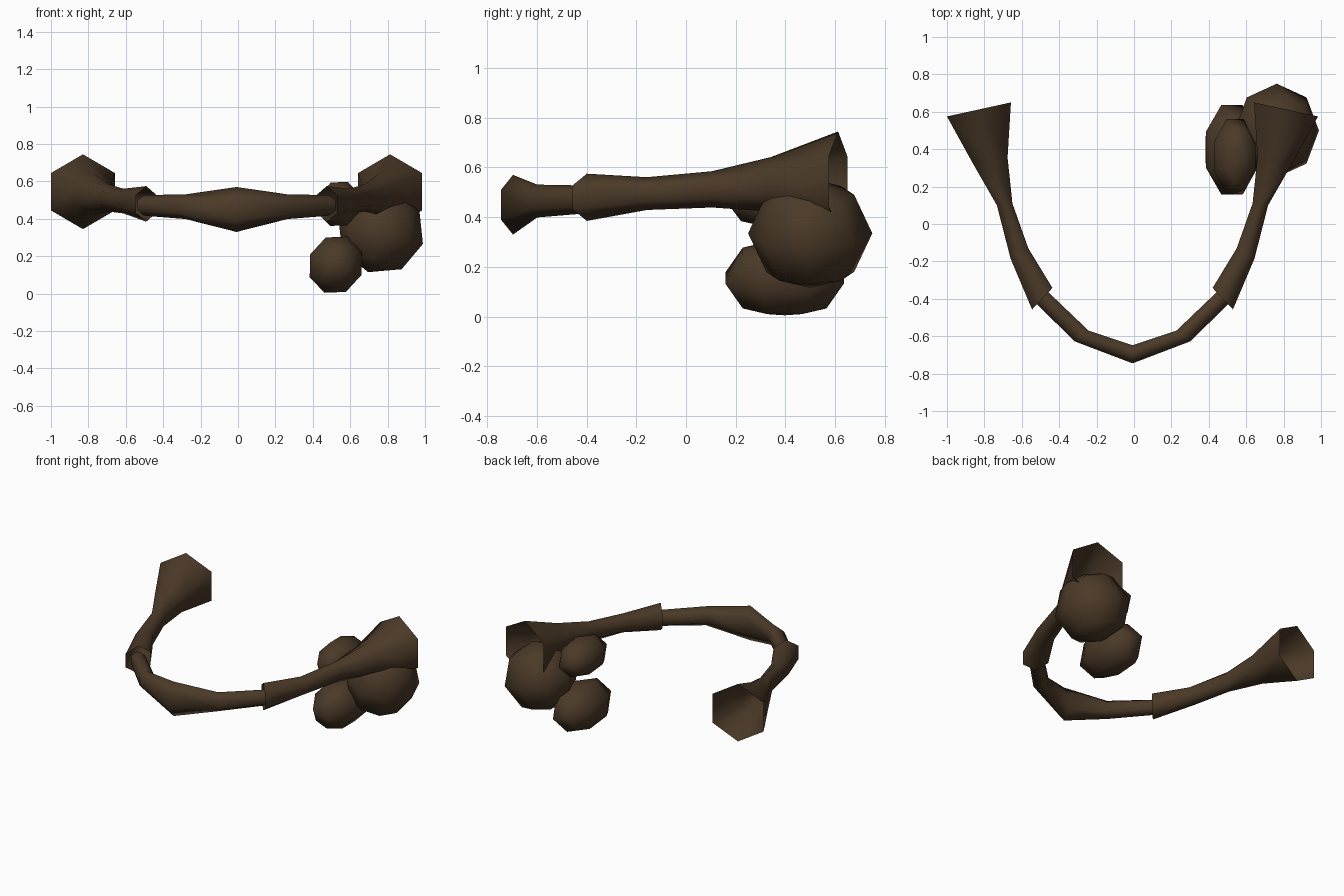
import bpy, bmesh, math
from mathutils import Matrix, Vector

if "Cube" in bpy.data.objects:
    bpy.data.objects.remove(bpy.data.objects["Cube"])

brown = bpy.data.materials.new("dark brown")
brown.diffuse_color = (0.07, 0.042, 0.021, 1)
brown.use_nodes = True
brown.node_tree.nodes["Principled BSDF"].inputs["Base Color"].default_value = brown.diffuse_color
MID = -0.008  # mirror plane of the U-shaped bar


def finish(name, bm):
    bmesh.ops.recalc_face_normals(bm, faces=bm.faces)
    me = bpy.data.meshes.new(name)
    bm.to_mesh(me)
    bm.free()
    me.materials.append(brown)
    me.polygons.foreach_set("use_smooth", [True] * len(me.polygons))
    ob = bpy.data.objects.new(name, me)
    bpy.context.collection.objects.link(ob)
    return ob


def hex_tube(name, stations, side=1):
    """Open six-sided tube; station = outer xy, inner xy, middle z, half height."""
    bm = bmesh.new()
    rings = []
    for ox, oy, ix, iy, z, h in stations:
        o, i = Vector((ox, oy, z)), Vector((ix, iy, z))
        c, half = (o + i) / 2, (o - i) / 2
        ring = []
        for u, v in ((0, 1), (1, .5), (1, -.5), (0, -1), (-1, -.5), (-1, .5)):
            p = c + half * u + Vector((0, 0, h * v))
            ring.append(bm.verts.new((p.x * side + MID, p.y, p.z)))
        rings.append(ring)
    for a, b in zip(rings, rings[1:]):
        for k in range(6):
            n = (k + 1) % 6
            bm.faces.new((a[k], a[n], b[n], b[k]))
    return finish(name, bm)


def lump(name, centre, radii, roll, spin):
    """Eight-sided low-poly ball, spun about its axis, stretched, then rolled about y."""
    bm = bmesh.new()
    m = (Matrix.Translation(centre) @ Matrix.Rotation(math.radians(roll), 4, 'Y')
         @ Matrix.Diagonal((*radii, 1)) @ Matrix.Rotation(math.radians(spin), 4, 'Z'))
    bmesh.ops.create_uvsphere(bm, u_segments=8, v_segments=4, radius=1, matrix=m)
    return finish(name, bm)


# curved middle bar, swollen at the centre
half_bar = [(0, -.745, 0, -.648, .45, .12),
            (.31, -.627, .235, -.57, .465, .066),
            (.53, -.41, .46, -.355, .472, .055)]
other_half = [(-a, b, -c, d, z, h) for a, b, c, d, z, h in reversed(half_bar[1:])]
hex_tube("middle_bar", other_half + half_bar)

# flared open horns
horn = [(.537, -.457, .428, -.342, .48, .095),
        (.652, -.185, .557, -.13, .495, .066),
        (.725, .10, .642, .11, .512, .073),
        (.857, .33, .668, .355, .532, .11),
        (.992, .575, .650, .65, .545, .2)]
hex_tube("right_horn", horn, 1)
hex_tube("left_horn", horn, -1)

# lumps clustered at the right horn
lump("large_lump", (.763, .5, .335), (.236, .25, .23), 17, 0)
lump("lower_lump", (.523, .397, .155), (.16, .258, .162), 22, 22.5)
lump("upper_lump", (.54, .362, .48), (.127, .215, .127), 22, 22.5)
